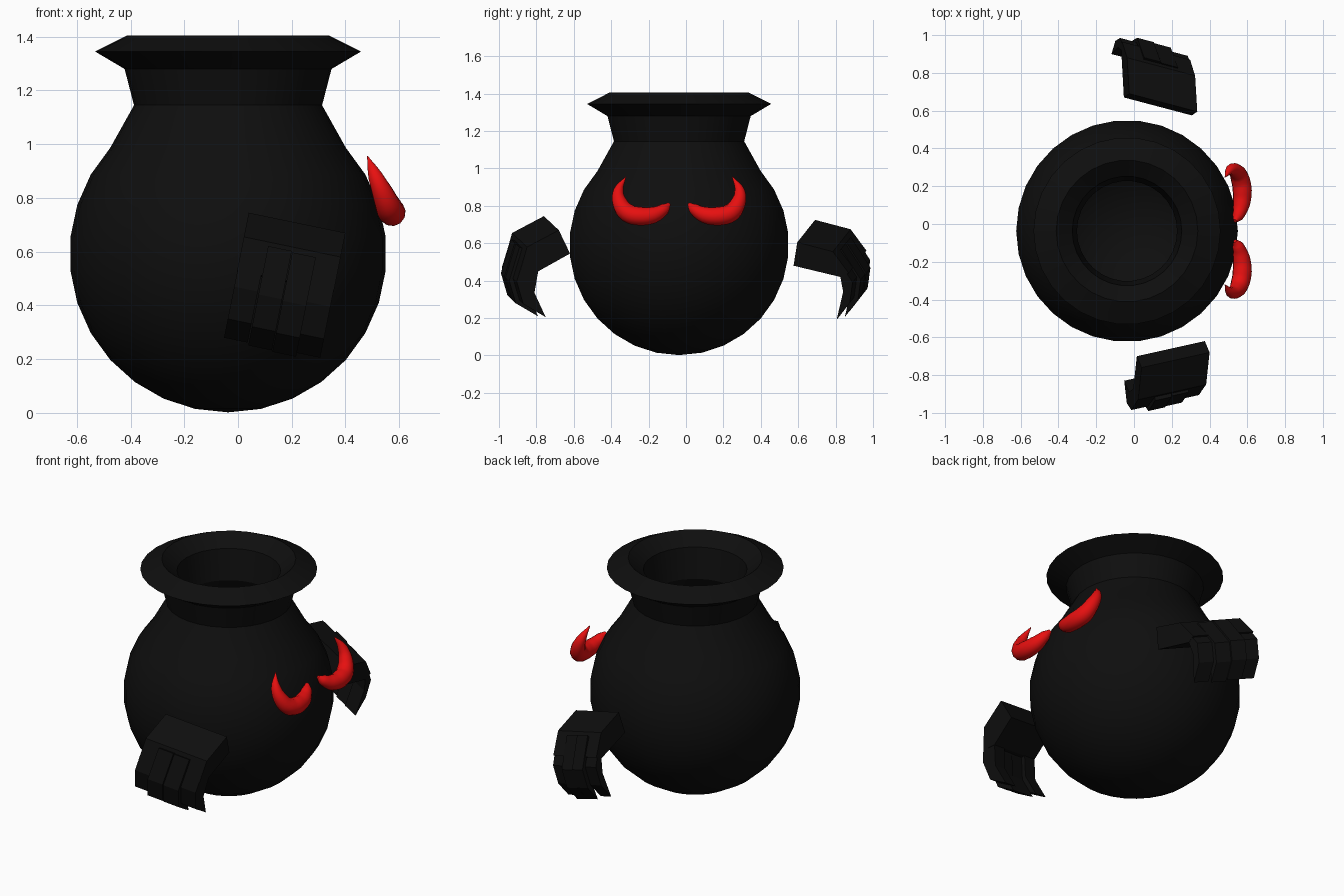
import bpy, bmesh, math

if "Cube" in bpy.data.objects:
    bpy.data.objects.remove(bpy.data.objects["Cube"])

CENTRE = -0.037  # pot axis in x and y


def material(name, rgb):
    m = bpy.data.materials.new(name)
    m.diffuse_color = (*rgb, 1)
    m.use_nodes = True
    m.node_tree.nodes["Principled BSDF"].inputs["Base Color"].default_value = m.diffuse_color
    return m


black = material("soot_black", (0.0045, 0.0045, 0.0045))
red = material("glowing_red", (0.8, 0.005, 0.005))


def finish(name, bm, mat):
    bmesh.ops.recalc_face_normals(bm, faces=bm.faces)
    mesh = bpy.data.meshes.new(name)
    bm.to_mesh(mesh)
    bm.free()
    mesh.materials.append(mat)
    ob = bpy.data.objects.new(name, mesh)
    bpy.context.collection.objects.link(ob)
    return ob


def smooth(ob, degrees):
    bpy.ops.object.select_all(action='DESELECT')
    ob.select_set(True)
    bpy.context.view_layer.objects.active = ob
    bpy.ops.object.shade_smooth_by_angle(angle=math.radians(degrees))


def lathe(name, profile, mat, sides=30):
    bm = bmesh.new()
    rings = []
    for r, z in profile:
        if r < 1e-4:
            rings.append([bm.verts.new((CENTRE, CENTRE, z))])
        else:
            rings.append([bm.verts.new((CENTRE + r * math.cos(math.tau * i / sides),
                                        CENTRE + r * math.sin(math.tau * i / sides), z))
                          for i in range(sides)])
    for a, b in zip(rings, rings[1:]):
        for i in range(sides):
            j = (i + 1) % sides
            quad = [a[i % len(a)], a[j % len(a)], b[j % len(b)], b[i % len(b)]]
            bm.faces.new(list(dict.fromkeys(quad)))
    return finish(name, bm, mat)


# Pot: round belly, flared neck and lip, then the hollow inside
def belly(radius, steps):
    return [(radius * math.sin(math.radians(12 * k)),
             0.592 - radius * math.cos(math.radians(12 * k))) for k in steps]


outside = belly(0.59, range(12))
outside += [(0.35, 1.145), (0.385, 1.28), (0.495, 1.345), (0.375, 1.405)]
inside = [(0.29, 1.335), (0.265, 1.15)] + belly(0.5, range(11, -1, -1))
smooth(lathe("pot", outside + inside, black), 30)

# Eyes: curved horns tapering towards both ends; (x, y, z, radius)
EYE = [(0.482, -0.322, 0.955, 0.002), (0.512, -0.361, 0.88, 0.028),
       (0.54, -0.353, 0.815, 0.041), (0.562, -0.313, 0.763, 0.050),
       (0.573, -0.25, 0.746, 0.051), (0.568, -0.175, 0.752, 0.045),
       (0.55, -0.115, 0.785, 0.030), (0.535, -0.09, 0.81, 0.010)]


def eye(name, mirrored):
    cu = bpy.data.curves.new(name, 'CURVE')
    cu.dimensions = '3D'
    cu.bevel_depth = 1.0
    cu.bevel_resolution = 4
    cu.use_fill_caps = True
    cu.resolution_u = 4
    sp = cu.splines.new('BEZIER')
    sp.bezier_points.add(len(EYE) - 1)
    for p, (x, y, z, r) in zip(sp.bezier_points, EYE):
        p.co = (x, 2 * CENTRE - y if mirrored else y, z)
        p.radius = r
        p.handle_left_type = p.handle_right_type = 'AUTO'
    ob = bpy.data.objects.new(name, cu)
    bpy.context.collection.objects.link(ob)
    cu.materials.append(red)
    bpy.ops.object.select_all(action='DESELECT')
    ob.select_set(True)
    bpy.context.view_layer.objects.active = ob
    bpy.ops.object.convert(target='MESH')
    smooth(bpy.context.object, 50)


eye("right_eye", False)
eye("left_eye", True)


# Hands: a palm slab and four staggered hooked fingers, swept across a tilted width
def hand(name, side, palm, finger, x_top, width, drift):
    wx, wu, wz = width
    z_top = max(z for _, z in palm)
    bm = bmesh.new()

    def slab(profile, t0, t1, push=0.0, drop=0.0):
        ends = []
        for t in (t0, t1):
            ends.append([bm.verts.new((x_top + wx * t + drift * (z - z_top),
                                       side * (u + push + wu * t), z - drop + wz * t))
                         for u, z in profile])
        a, b = ends
        bm.faces.new(a)
        bm.faces.new(b[::-1])
        for i in range(len(a)):
            j = (i + 1) % len(a)
            bm.faces.new((a[i], b[i], b[j], a[j]))

    slab(palm, 0, 1)
    stagger = [(0.0, 0.0), (0.025, 0.01), (0.02, 0.015), (0.0, 0.0)]
    for k, (push, drop) in enumerate(stagger):
        slab(finger, k / 4 + 0.003, (k + 1) / 4 - 0.003, push, drop)
    finish(name, bm, black)


hand("right_hand", -1,
     [(0.70, 0.62), (0.76, 0.745), (0.93, 0.655), (0.965, 0.53), (0.87, 0.525)],
     [(0.90, 0.64), (0.93, 0.65), (0.985, 0.47), (0.95, 0.35), (0.83, 0.28),
      (0.89, 0.41), (0.87, 0.525)],
     0.04, (0.36, -0.08, -0.075), 0.20)
hand("left_hand", 1,
     [(0.67, 0.60), (0.69, 0.725), (0.88, 0.675), (0.965, 0.56), (0.92, 0.54)],
     [(0.87, 0.66), (0.88, 0.675), (0.985, 0.51), (0.97, 0.40), (0.90, 0.31),
      (0.935, 0.46), (0.92, 0.54)],
     -0.025, (0.36, -0.095, -0.12), 0.23)
